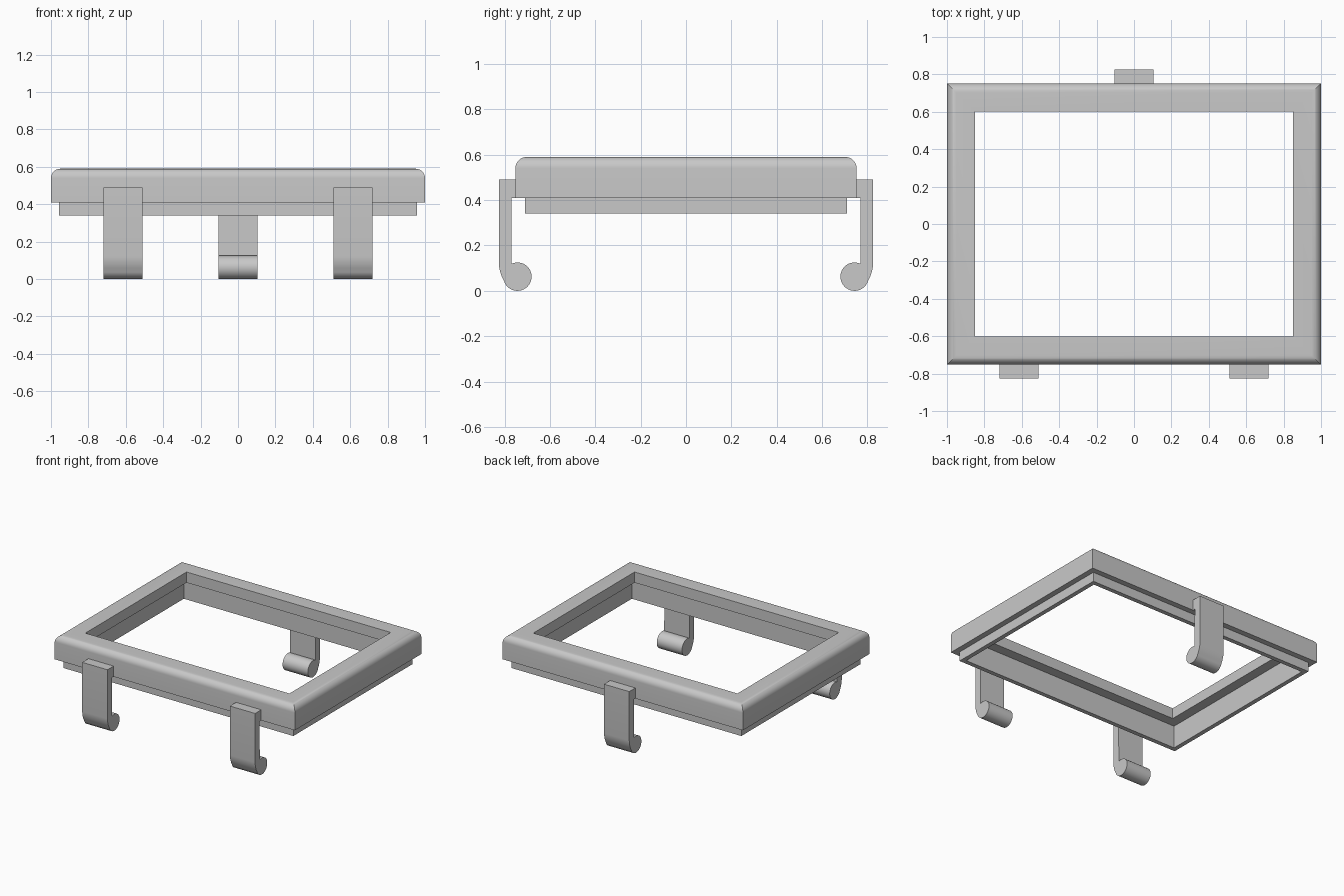
import bpy
import bmesh
from math import sin, cos, pi, radians

cube = bpy.data.objects.get("Cube")
if cube:
    bpy.data.objects.remove(cube, do_unlink=True)

grey = bpy.data.materials.new("plain grey")
grey.use_nodes = True
colour = (0.58, 0.58, 0.58, 1)
grey.diffuse_color = colour
grey.node_tree.nodes["Principled BSDF"].inputs["Base Color"].default_value = colour


def finish(bm, name):
    bmesh.ops.recalc_face_normals(bm, faces=bm.faces)
    mesh = bpy.data.meshes.new(name)
    bm.to_mesh(mesh)
    bm.free()
    mesh.materials.append(grey)
    obj = bpy.data.objects.new(name, mesh)
    bpy.context.collection.objects.link(obj)
    bpy.ops.object.select_all(action="DESELECT")
    obj.select_set(True)
    bpy.context.view_layer.objects.active = obj
    bpy.ops.object.shade_smooth_by_angle(angle=radians(20))
    return obj


def arc(cy, cz, r, start, end, steps):
    angles = [radians(start + (end - start) * i / steps) for i in range(steps + 1)]
    return [(cy + r * cos(a), cz + r * sin(a)) for a in angles]


# Rectangular frame: a mitred sweep of one profile, given as (inset, height)
HALF_X, HALF_Y = 1.0, 0.752
TOP, STEP, BASE, LEDGE, ROUND = 0.59, 0.41, 0.34, 0.51, 0.05
profile = arc(ROUND, TOP - ROUND, ROUND, 180, 90, 10)
profile += [(0.15, TOP), (0.15, LEDGE), (0.075, LEDGE), (0.075, BASE),
            (0.042, BASE), (0.042, STEP), (0, STEP)]
bm = bmesh.new()
corners = [(-1, -1), (1, -1), (1, 1), (-1, 1)]
rings = [[bm.verts.new((sx * (HALF_X - d), sy * (HALF_Y - d), z)) for sx, sy in corners]
         for d, z in profile]
for i, ring in enumerate(rings):
    after = rings[(i + 1) % len(rings)]
    for k in range(4):
        n = (k + 1) % 4
        bm.faces.new((ring[k], ring[n], after[n], after[k]))
finish(bm, "frame")


# Hooks: a strap with a mounting block on top and a rolled lip at the bottom
def hook(name, x, side):
    r = 0.0625
    outline = [(-0.75, 0.49), (-0.825, 0.49)]
    # heel of the strap, easing into the roll
    outline += [(-0.825, 0.12), (-0.823, 0.1), (-0.818, 0.08), (-0.811, 0.06)]
    outline += arc(-0.743, r, r, 195, 475, 28)
    outline += [(-0.77, STEP), (-0.75, STEP)]
    bm = bmesh.new()
    face = bm.faces.new([bm.verts.new((x - 0.105, -y * side, z)) for y, z in outline])
    extruded = bmesh.ops.extrude_face_region(bm, geom=[face])["geom"]
    moved = [v for v in extruded if isinstance(v, bmesh.types.BMVert)]
    bmesh.ops.translate(bm, verts=moved, vec=(0.21, 0, 0))
    finish(bm, name)


hook("front_hook_right", -0.615, -1)
hook("front_hook_left", 0.615, -1)
hook("back_hook", 0, 1)
